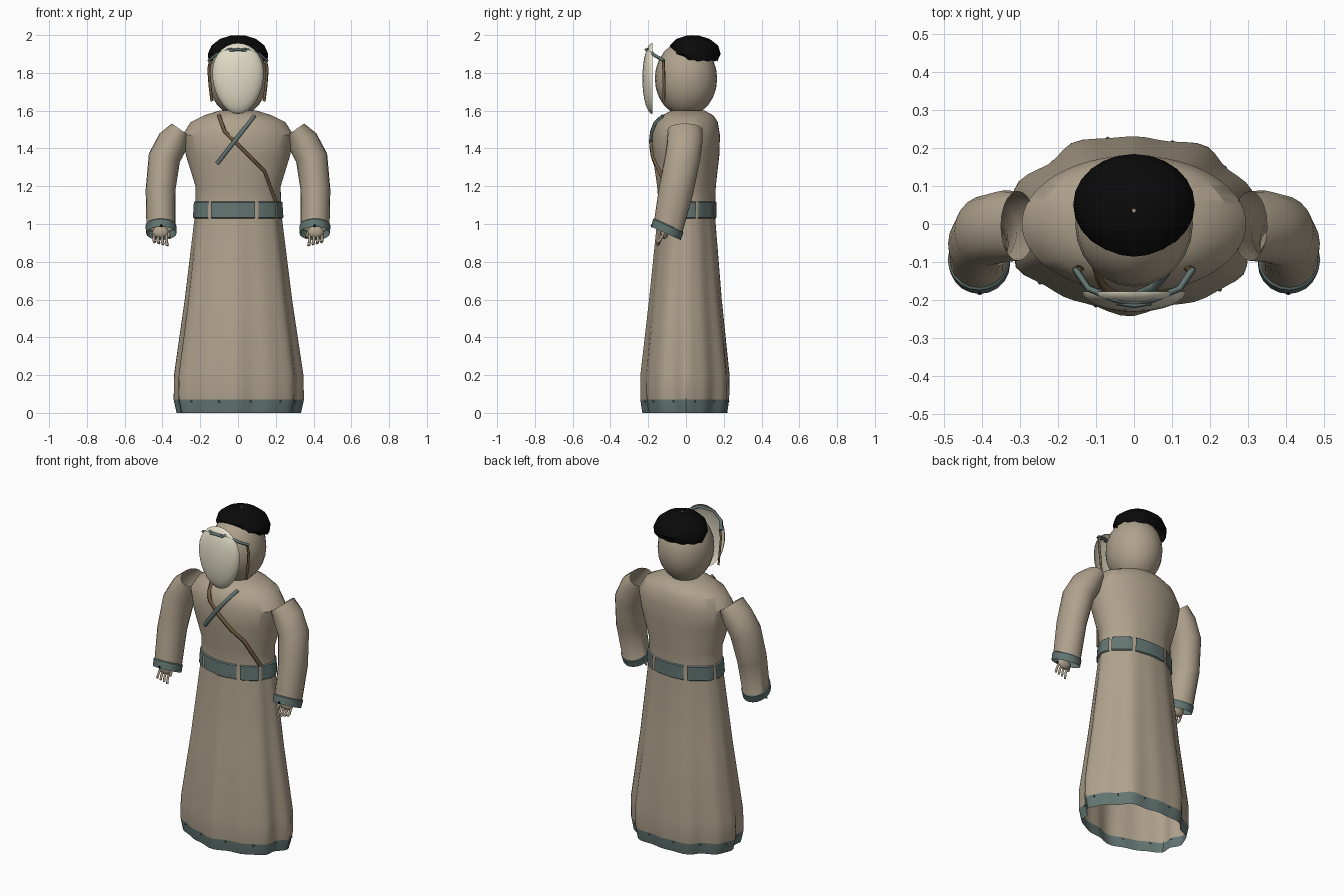
import bpy, bmesh, math
from mathutils import Vector

cube = bpy.data.objects.get("Cube")
if cube:
    bpy.data.objects.remove(cube, do_unlink=True)


def material(name, rgb):
    m = bpy.data.materials.new(name)
    m.use_nodes = True
    m.diffuse_color = (*rgb, 1)
    m.node_tree.nodes["Principled BSDF"].inputs["Base Color"].default_value = (*rgb, 1)
    return m


BEIGE = material("beige", (0.43, 0.36, 0.265))
TEAL = material("grey teal", (0.125, 0.18, 0.17))
CREAM = material("cream", (0.76, 0.72, 0.57))
BLACK = material("black", (0.003, 0.003, 0.003))
BROWN = material("brown", (0.17, 0.11, 0.055))


def finish(bm, name, mats, angle=40):
    mesh = bpy.data.meshes.new(name)
    bmesh.ops.recalc_face_normals(bm, faces=bm.faces)
    bm.to_mesh(mesh)
    bm.free()
    ob = bpy.data.objects.new(name, mesh)
    bpy.context.collection.objects.link(ob)
    for m in mats:
        mesh.materials.append(m)
    bpy.ops.object.select_all(action='DESELECT')
    ob.select_set(True)
    bpy.context.view_layer.objects.active = ob
    bpy.ops.object.shade_smooth_by_angle(angle=math.radians(angle))
    return ob


def loft(bm, rings, closed=True, cap_start=False, cap_end=False, index=lambda row: 0):
    rows = [[bm.verts.new(p) for p in r] for r in rings]
    n = len(rows[0])
    for k in range(len(rows) - 1):
        for i in range(n if closed else n - 1):
            j = (i + 1) % n
            f = bm.faces.new((rows[k][i], rows[k][j], rows[k + 1][j], rows[k + 1][i]))
            f.material_index = index(k)
    if cap_start:
        bm.faces.new(rows[0])
    if cap_end:
        bm.faces.new(rows[-1]).material_index = index(len(rows) - 2)


def ellipse(center, u, v, n):
    c, u, v = Vector(center), Vector(u), Vector(v)
    return [c + u * math.cos(t) + v * math.sin(t)
            for t in (math.tau * i / n for i in range(n))]


def ellipsoid(name, center, size, mat, shape=None, seg=24):
    bm = bmesh.new()
    bmesh.ops.create_uvsphere(bm, u_segments=seg, v_segments=seg // 2, radius=1)
    if shape:
        shape(bm)
    for v in bm.verts:
        v.co = Vector(center) + Vector([a * b for a, b in zip(v.co, size)])
    return finish(bm, name, [mat])


def cord(name, points, radius, mat):
    data = bpy.data.curves.new(name, 'CURVE')
    data.dimensions = '3D'
    data.bevel_depth = radius
    data.bevel_resolution = 0
    data.use_fill_caps = True
    s = data.splines.new('POLY')
    s.points.add(len(points) - 1)
    for p, co in zip(s.points, points):
        p.co = (*co, 1)
    data.materials.append(mat)
    ob = bpy.data.objects.new(name, data)
    bpy.context.collection.objects.link(ob)
    return ob


# Robe profile: height, half width, half depth, depth centre, fold strength
ROBE = [(0, .32, .22, 0, 1), (.07, .335, .23, 0, 1), (.2, .335, .232, 0, .8),
        (.6, .28, .19, 0, .55), (1.03, .23, .152, .003, .3), (1.12, .225, .15, .005, .2),
        (1.2, .225, .155, .003, .1), (1.36, .275, .176, 0, 0), (1.47, .295, .18, 0, 0),
        (1.54, .25, .163, .005, 0), (1.575, .18, .135, .01, 0), (1.6, .1, .09, .01, 0)]


def profile(z):
    for a, b in zip(ROBE, ROBE[1:]):
        if z <= b[0]:
            t = (z - a[0]) / (b[0] - a[0])
            return [p + (q - p) * t for p, q in zip(a, b)]
    return ROBE[-1]


def robe_point(angle, z, grow=0.0):
    _, hx, hy, cy, fold = profile(z)
    r = 1 + fold * (.035 * math.sin(7 * angle + .6) + .025 * math.sin(12 * angle + 2))
    return Vector(((hx + grow) * r * math.cos(angle), cy + (hy + grow) * r * math.sin(angle), z))


def chest_point(x, z):
    _, hx, hy, cy, _ = profile(z)
    return (x, cy - hy * math.sqrt(max(0, 1 - (x / hx) ** 2)) - .006, z)


# Robe with a coloured hem, open at the bottom
bm = bmesh.new()
N = 64
loft(bm, [[robe_point(math.tau * i / N, row[0]) for i in range(N)] for row in ROBE],
     cap_end=True, index=lambda k: 1 if k == 0 else 0)
finish(bm, "robe", [BEIGE, TEAL], 32)

# Small studs on the hem
for i in range(12):
    p = robe_point(math.tau * (i + .4) / 12, .06, .002)
    ellipsoid("hem_stud", p, (.006, .006, .006), TEAL, seg=8)

# Belt made of separate curved panels
gaps = [-130, -65, -30, 20, 60, 115, 165, 230]
for a, b in zip(gaps, gaps[1:]):
    bm = bmesh.new()
    angles = [math.radians(a + 2.5 + (b - a - 5) * i / 12) for i in range(13)]
    loft(bm, [[robe_point(t, z, g) for t in angles]
              for z, g in ((1.03, .001), (1.035, .008), (1.115, .008), (1.12, .001))], closed=False)
    finish(bm, "belt_panel", [TEAL])

# Crossed chest straps
path = [(-.1, 1.575), (-.085, 1.53), (-.07, 1.49), (0, 1.42), (.07, 1.35), (.14, 1.28), (.17, 1.2), (.2, 1.12)]
cord("chest_cord", [chest_point(*p) for p in path], .011, BROWN)
cord("chest_sash", [chest_point(.085 - .195 * i / 6, 1.57 - .25 * i / 6) for i in range(7)], .014, TEAL)

# Arms, cuffs, hands and mask ties, mirrored
ARM = [((.305, -.005, 1.5), (.045, 0, .032), (0, .092, 0)),
       ((.345, -.006, 1.435), (.07, 0, .045), (0, .094, 0)),
       ((.39, -.018, 1.35), (.082, 0, .022), (0, .093, -.01)),
       ((.41, -.052, 1.18), (.079, 0, 0), (0, .09, -.02)),
       ((.408, -.092, .995), (.077, 0, 0), (0, .075, -.034)),
       ((.408, -.094, .99), (.082, 0, 0), (0, .08, -.036)),
       ((.406, -.106, .95), (.08, 0, 0), (0, .078, -.035))]
for side, s in (("left", 1), ("right", -1)):
    bm = bmesh.new()
    rings = [ellipse(*r, 20) for r in ARM]
    loft(bm, [[(s * p.x, p.y, p.z) for p in r] for r in rings],
         index=lambda k: 1 if k >= 4 else 0)
    finish(bm, side + "_sleeve", [BEIGE, TEAL])
    ellipsoid(side + "_palm", (s * .41, -.115, .955), (.045, .022, .035), BEIGE, seg=12)
    for i in range(4):
        x = .378 + .022 * i
        cord(side + "_finger", [(s * x, -.12, .945), (s * (x + .002), -.138, .915),
                                (s * (x - .004), -.152, .885 + .006 * i)], .008, BEIGE)
    cord(side + "_thumb", [(s * .37, -.115, .96), (s * .362, -.14, .93)], .008, BEIGE)
    ellipsoid(side + "_cuff_button", (s * .406, -.18, .99), (.007, .007, .008), BLACK, seg=8)
    cord(side + "_mask_tie", [(s * .155, -.118, 1.865), (s * .12, -.17, 1.895),
                              (s * .05, -.198, 1.925), (0, -.207, 1.922)], .009, TEAL)
    cord(side + "_hanging_braid", [(s * .145, -.12, 1.87), (s * .155, -.118, 1.82),
                                   (s * .148, -.115, 1.73), (s * .138, -.118, 1.65)], .008, BROWN)

# Head
ellipsoid("head", (0, 0, 1.77), (.155, .165, .2), BEIGE)


# Egg-shaped hollow mask
def mask_shape(bm):
    cut = [v for v in bm.verts if v.co.y > .01]
    bmesh.ops.delete(bm, geom=cut, context='VERTS')
    for v in bm.verts:
        v.co.x *= 1 + .14 * v.co.z


ellipsoid("mask", (0, -.177, 1.77), (.135, .054, .188), CREAM, mask_shape, 32)
cord("mask_brow_mark", [(-.045, -.207, 1.918), (0, -.214, 1.924), (.045, -.207, 1.918)], .007, TEAL)

# Hair cap with a ragged lower edge: height, half width, front, back
HAIR = [(1.86, .155, -.035, .165), (1.9, .16, -.083, .184), (1.945, .14, -.086, .17),
        (1.98, .095, -.05, .125), (1.997, .04, .0, .07)]
bm = bmesh.new()
rings = [ellipse((0, (f + b) / 2, z), (w, 0, 0), (0, (b - f) / 2, 0), 24) for z, w, f, b in HAIR]
for i, p in enumerate(rings[0]):
    p.z += .006 * (i % 2) + max(0, -math.sin(math.tau * i / 24)) * .015
loft(bm, rings, cap_end=True)
finish(bm, "hair", [BLACK])
ellipsoid("crown_dot", (0, .035, 1.996), (.007, .007, .004), BEIGE, seg=8)
